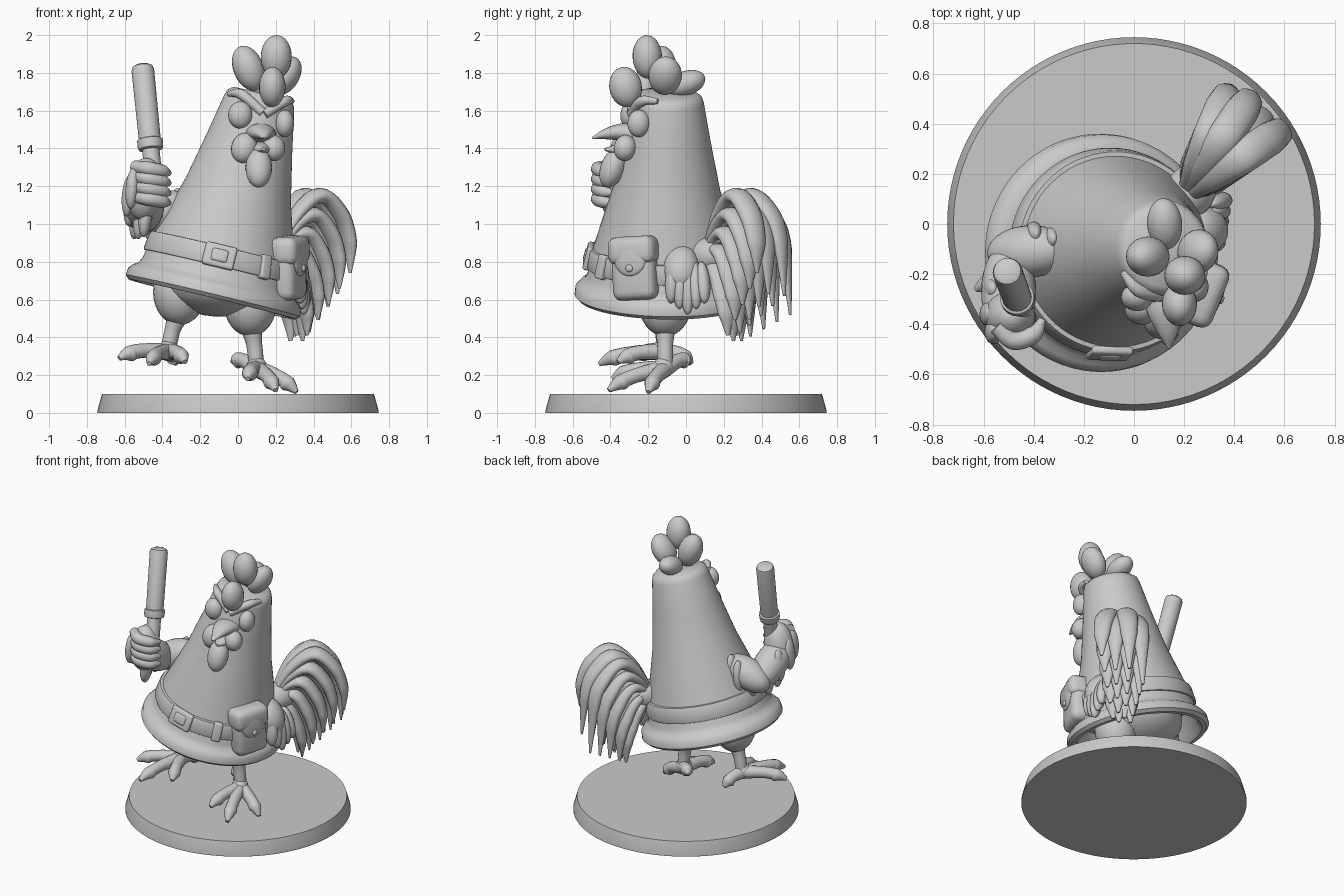
import bpy, bmesh, math
from mathutils import Vector, Matrix

cube = bpy.data.objects.get("Cube")
if cube:
    bpy.data.objects.remove(cube, do_unlink=True)

grey = bpy.data.materials.new("plain grey")
grey.use_nodes = True
grey.diffuse_color = (0.59, 0.59, 0.59, 1)
grey.node_tree.nodes["Principled BSDF"].inputs["Base Color"].default_value = (0.59, 0.59, 0.59, 1)


def finish(bm, name, matrix=None, sharp=40):
    """Turn a bmesh into a smooth object that keeps its sharp edges."""
    if matrix:
        bm.transform(matrix)
    bmesh.ops.recalc_face_normals(bm, faces=bm.faces)
    for face in bm.faces:
        face.smooth = True
    for edge in bm.edges:
        edge.smooth = edge.calc_face_angle(0) < math.radians(sharp)
    mesh = bpy.data.meshes.new(name)
    bm.to_mesh(mesh)
    bm.free()
    mesh.materials.append(grey)
    obj = bpy.data.objects.new(name, mesh)
    bpy.context.collection.objects.link(obj)
    return obj


def skin(bm, rings):
    for a, b in zip(rings, rings[1:]):
        for i in range(len(a)):
            j = (i + 1) % len(a)
            bm.faces.new((a[i], a[j], b[j], b[i]))
    bm.faces.new(rings[0])
    bm.faces.new(rings[-1])


def lathe(name, profile, matrix=None, segments=72):
    bm = bmesh.new()
    steps = [math.tau * i / segments for i in range(segments)]
    skin(bm, [[bm.verts.new((r * math.cos(a), r * math.sin(a), z)) for a in steps]
              for r, z in profile])
    return finish(bm, name, matrix)


def egg(name, a, b, width, depth=None, side=(1, 0, 0)):
    """Ellipsoid running from a to b, with half-widths along side and across it."""
    a, b, side = Vector(a), Vector(b), Vector(side)
    z = (b - a).normalized()
    y = z.cross(side).normalized()
    x = y.cross(z)
    basis = Matrix((x * width, y * (depth or width), (b - a) / 2)).transposed().to_4x4()
    bm = bmesh.new()
    bmesh.ops.create_uvsphere(bm, u_segments=24, v_segments=16, radius=1)
    return finish(bm, name, Matrix.Translation((a + b) / 2) @ basis)


def sweep(name, points, radii, flat=1.0, side=(0, 0, 1), steps=6):
    """Tapered tube along a smooth path; flat thins it across the side vector."""
    p = [Vector(q) for q in points]
    ext = [2 * p[0] - p[1]] + p + [2 * p[-1] - p[-2]]
    path = []
    for i in range(len(p) - 1):
        a, b, c, d = ext[i:i + 4]
        for k in range(steps + (i == len(p) - 2)):
            t = k / steps
            pos = b + (c - a) * t / 2 + (2 * a - 5 * b + 4 * c - d) * t * t / 2 \
                + (3 * b - a - 3 * c + d) * t ** 3 / 2
            path.append((pos, radii[i] + (radii[i + 1] - radii[i]) * t))
    bm, rings = bmesh.new(), []
    for i, (pos, r) in enumerate(path):
        tangent = (path[min(i + 1, len(path) - 1)][0] - path[max(i - 1, 0)][0]).normalized()
        n = tangent.cross(Vector(side)).normalized()
        s = n.cross(tangent)
        rings.append([bm.verts.new(pos + s * r * math.cos(a) + n * r * flat * math.sin(a))
                      for a in (math.tau * k / 14 for k in range(14))])
    skin(bm, rings)
    return finish(bm, name, sharp=60)


def rounded_box(name, matrix, size, bevel):
    bm = bmesh.new()
    bmesh.ops.create_cube(bm, size=1, matrix=Matrix.Diagonal((*size, 1)))
    bmesh.ops.bevel(bm, geom=bm.edges[:], offset=bevel, segments=3, profile=0.5, affect='EDGES')
    return finish(bm, name, matrix)


# Display base
lathe("base", [(0.745, 0), (0.745, 0.01), (0.72, 0.1)], segments=96)

# Leaning cone body, hollow under the brim
axis = Vector((0.24, 0.02, 1)).normalized()
body = Matrix.Translation((-0.13, -0.115, 0.63)) @ \
    Vector((0, 0, 1)).rotation_difference(axis).to_matrix().to_4x4()
lathe("cone_body", [(0.01, 0.25), (0.34, 0.25), (0.405, 0.0), (0.425, -0.03), (0.455, -0.03),
                    (0.475, -0.01), (0.471, 0.03), (0.45, 0.055), (0.425, 0.07), (0.41, 0.1),
                    (0.38, 0.25), (0.285, 0.57), (0.23, 0.83), (0.19, 1.04), (0.18, 1.07),
                    (0.155, 1.09), (0.01, 1.095)], body)
lathe("belt", [(0.38, 0.14), (0.412, 0.143), (0.416, 0.155), (0.404, 0.235), (0.398, 0.247),
               (0.36, 0.25)], body)
egg("belly", (-0.12, -0.1, 0.51), (-0.1, -0.1, 0.9), 0.3)


def on_belt(angle):
    return body @ Matrix.Rotation(math.radians(angle), 4, 'Z') @ \
        Matrix.Translation((0.405, 0, 0.195)) @ Matrix.Rotation(math.radians(-13), 4, 'Y')


# Belt buckle and loop
rounded_box("buckle_plate", on_belt(-92), (0.035, 0.17, 0.125), 0.014)
rounded_box("buckle_centre", on_belt(-92), (0.05, 0.09, 0.07), 0.014)
rounded_box("belt_loop", on_belt(-55), (0.045, 0.06, 0.13), 0.012)

# Hip pouch
pouch = Matrix.Translation((0.27, -0.27, 0.765)) @ Matrix.Rotation(math.radians(-22), 4, 'Z') @ \
    Matrix.Rotation(math.radians(3), 4, 'X')
rounded_box("pouch", pouch, (0.13, 0.24, 0.335), 0.045)
rounded_box("pouch_flap", pouch @ Matrix.Translation((0.008, 0, 0.095)), (0.15, 0.26, 0.15), 0.045)
egg("flap_tongue", pouch @ Vector((0.066, 0, -0.04)), pouch @ Vector((0.066, 0, 0.14)), 0.02, 0.09,
    side=pouch.to_3x3() @ Vector((1, 0, 0)))
egg("pouch_button", pouch @ Vector((0.07, 0, 0)), pouch @ Vector((0.095, 0, 0)), 0.02, side=(0, 0, 1))


# Legs and clawed feet
def leg(label, thigh, ankle, toes):
    thigh, ankle = Vector(thigh), Vector(ankle)
    egg(label + "_thigh", thigh - Vector((0, 0, 0.15)), thigh + Vector((0, 0, 0.2)), 0.14)
    sweep(label + "_shin", [thigh - Vector((0, 0, 0.08)), thigh.lerp(ankle, 0.6), ankle],
          [0.06, 0.042, 0.04], side=(1, 0, 0))
    egg(label + "_ankle", ankle - Vector((0, 0.02, 0.05)), ankle + Vector((0, 0, 0.06)), 0.055)
    for tip in map(Vector, toes):
        mid = ankle.lerp(tip, 0.5) + Vector((0, 0, 0.022))
        knuckle = ankle.lerp(tip, 0.8) + Vector((0, 0, 0.018))
        sweep(label + "_toe", [ankle, mid, knuckle, tip], [0.045, 0.038, 0.04, 0.013])
        egg(label + "_toe_pad", mid.lerp(knuckle, 0.5), knuckle.lerp(tip, 0.3), 0.042)


leg("right", (-0.31, -0.12, 0.615), (-0.37, -0.12, 0.325),
    [(-0.63, -0.26, 0.29), (-0.47, -0.46, 0.26), (-0.28, -0.36, 0.27), (-0.33, 0.03, 0.26)])
leg("left", (0.065, -0.11, 0.555), (0.1, -0.11, 0.235),
    [(0.05, -0.39, 0.18), (0.2, -0.41, 0.12), (0.31, -0.2, 0.11), (-0.03, 0.02, 0.27)])

# Comb
for a, b, r, depth in [((0.2, -0.2, 1.77), (0.205, -0.21, 2.0), 0.082, 0.078),
                       ((0.1, -0.13, 1.71), (0.01, -0.13, 1.94), 0.08, 0.08),
                       ((0.2, -0.12, 1.69), (0.31, -0.1, 1.88), 0.07, 0.088),
                       ((0.178, -0.3, 1.62), (0.185, -0.34, 1.83), 0.07, 0.086),
                       ((0.13, -0.1, 1.71), (0.115, 0.1, 1.78), 0.07, 0.065)]:
    egg("comb_lobe", a, b, r, depth)

# Eyes and brows
egg("right_eye", (0.012, -0.3, 1.505), (0.012, -0.285, 1.65), 0.064, 0.055)
egg("left_eye", (0.245, -0.255, 1.46), (0.25, -0.245, 1.605), 0.05, 0.06)
sweep("right_brow", [(-0.045, -0.19, 1.69), (0.02, -0.265, 1.685), (0.13, -0.29, 1.59)],
      [0.015, 0.028, 0.025])
sweep("left_brow", [(0.285, -0.15, 1.65), (0.25, -0.235, 1.65), (0.14, -0.29, 1.58)],
      [0.015, 0.028, 0.025])

# Beak
sweep("upper_beak", [(0.115, -0.25, 1.475), (0.125, -0.35, 1.485), (0.135, -0.43, 1.475), (0.14, -0.495, 1.455)],
      [0.09, 0.072, 0.042, 0.008], side=(1, 0, 0), flat=0.65)
sweep("lower_beak", [(0.12, -0.27, 1.41), (0.125, -0.36, 1.395), (0.135, -0.43, 1.395)],
      [0.065, 0.05, 0.012], side=(1, 0, 0), flat=0.6)

# Wattles
egg("right_wattle", (0.05, -0.32, 1.48), (0.015, -0.36, 1.325), 0.068, 0.06)
egg("left_wattle", (0.18, -0.31, 1.47), (0.2, -0.335, 1.335), 0.06, 0.06)
egg("middle_wattle", (0.11, -0.35, 1.4), (0.11, -0.425, 1.195), 0.07, 0.065)

# Baton
grip, top = Vector((-0.44, -0.365, 1.18)), Vector((-0.507, -0.185, 1.845))
baton = Matrix.Translation(grip) @ (top - grip).to_track_quat('Z', 'Y').to_matrix().to_4x4()
lathe("baton", [(0.03, -0.05), (0.046, -0.04), (0.046, 0.22), (0.064, 0.225), (0.068, 0.24),
                (0.068, 0.275), (0.058, 0.28), (0.06, 0.66), (0.054, 0.68), (0.035, 0.69)],
      baton, 32)

# Raised right wing: arm, fist and hanging feathers
egg("right_upper_arm", (-0.26, -0.1, 1.13), (-0.58, -0.12, 0.99), 0.105, side=(0, 1, 0))
egg("right_forearm", (-0.5, -0.08, 0.99), (-0.5, -0.46, 1.21), 0.11, 0.11)
egg("right_palm", (-0.51, -0.36, 1.02), (-0.48, -0.37, 1.35), 0.1, 0.1)
for i in range(4):
    z = 1.12 + i * 0.053
    sweep("right_finger", [(-0.55, -0.41, z + 0.025), (-0.48, -0.465, z + 0.015),
                           (-0.4, -0.44, z), (-0.365, -0.38, z - 0.01)], [0.032, 0.038, 0.036, 0.014])
for x, y, z in [(-0.59, -0.36, 1.04), (-0.58, -0.26, 0.99), (-0.55, -0.17, 0.92), (-0.5, -0.36, 0.93),
                (-0.47, -0.1, 0.91), (-0.4, -0.12, 0.95), (-0.53, -0.3, 0.92), (-0.57, -0.43, 1.08),
                (-0.41, -0.04, 0.95), (-0.34, -0.06, 0.97)]:
    egg("right_wing_feather", (x, y, z), (x + 0.02, y, z + 0.22), 0.05, 0.035, side=(0, 1, 0))

# Lowered left wing
egg("left_shoulder", (0.22, -0.02, 0.88), (0.34, -0.03, 0.66), 0.095, 0.085, side=(0, 1, 0))
for i in range(5):
    y = -0.08 + i * 0.045
    egg("left_wing_feather", (0.31, y * 0.8, 0.8), (0.33 + 0.01 * i, y, 0.52 + 0.03 * abs(i - 2)),
        0.038, 0.045, side=(0, 1, 0))

# Fanned tail: nested arcs repeated along several headings
root = Vector((0.2, 0.11, 0))
outer = [(0, 0.84), (0.13, 1.05), (0.28, 1.15), (0.41, 1.05), (0.47, 0.9), (0.475, 0.74)]
inner = [(0, 0.74), (0.06, 0.79), (0.12, 0.74), (0.17, 0.62), (0.195, 0.52), (0.2, 0.41)]
for level in range(5):
    for step, heading in enumerate((34, 45, 56, 67)):
        t = min(1, level / 4 + 0.08 * (step % 2))
        a = math.radians(heading)
        out, across = Vector((math.cos(a), math.sin(a), 0)), Vector((-math.sin(a), math.cos(a), 0))
        path = []
        for (r0, z0), (r1, z1) in zip(outer, inner):
            path.append(root + out * (r0 + (r1 - r0) * t) + Vector((0, 0, z0 + (z1 - z0) * t)))
        path[-1] += out * 0.01 * step * (1 - t) - Vector((0, 0, 0.06 * step * (1 - t) + 0.03 * (step % 2)))
        sweep("tail_feather", path, [0.03, 0.055, 0.068, 0.068, 0.055, 0.01], flat=0.62, side=across)
egg("tail_root", (0.14, 0.02, 0.8), (0.3, 0.23, 0.86), 0.1, side=(0, 0, 1))
